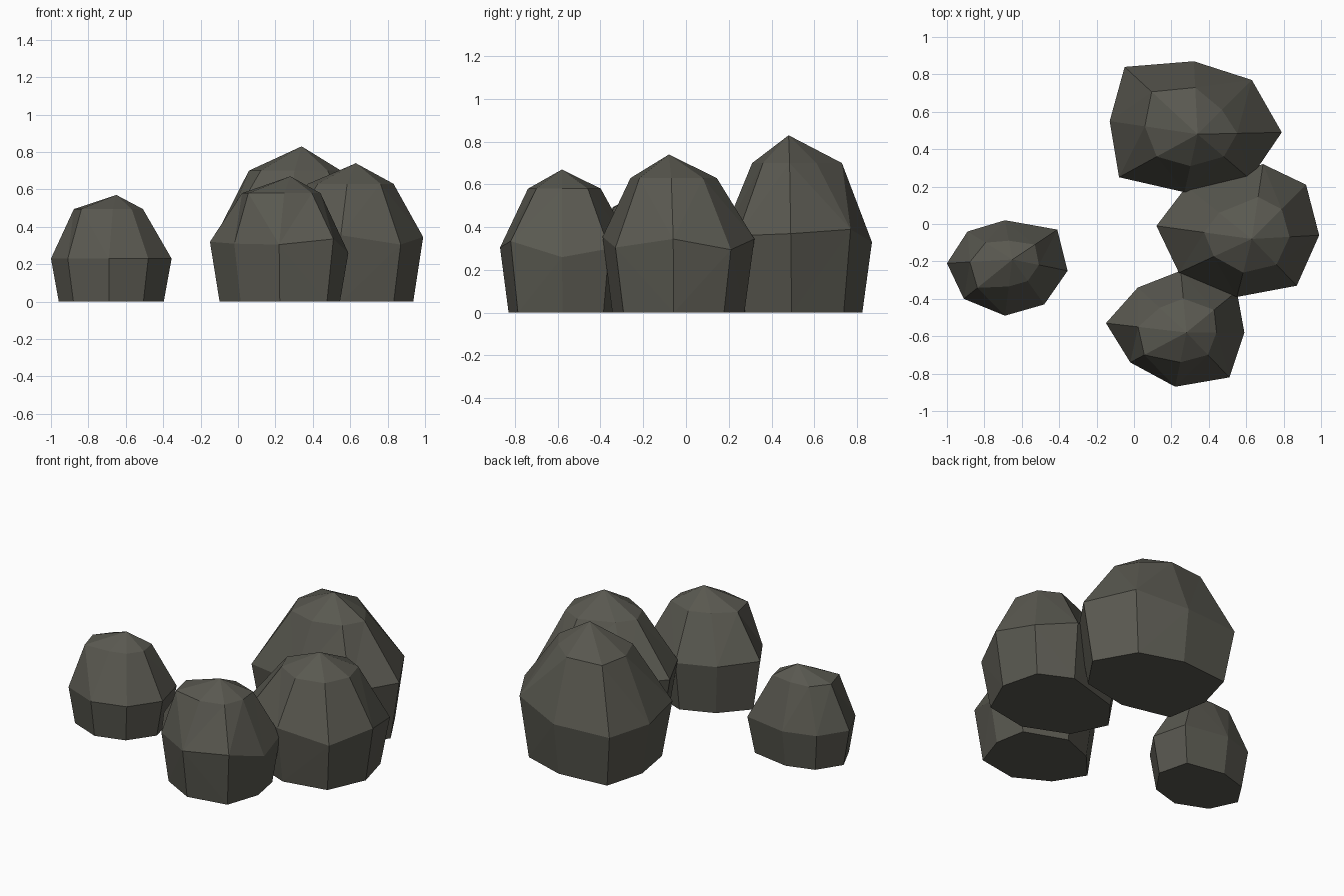
import bpy, bmesh
from mathutils import Vector

if "Cube" in bpy.data.objects:
    bpy.data.objects.remove(bpy.data.objects["Cube"])

stone = bpy.data.materials.new("dark grey stone")
stone.diffuse_color = (0.10, 0.098, 0.08, 1)
stone.use_nodes = True
stone.node_tree.nodes["Principled BSDF"].inputs["Base Color"].default_value = stone.diffuse_color


def rock(name, apex, belt, belt_z, shoulder, shoulder_z, foot=0.87):
    """Faceted boulder: flat foot, widest belt, shoulder ring and a peak.
    shoulder = how far each belt corner is from the peak on the shoulder ring."""
    bm = bmesh.new()
    peak = Vector(apex)
    mid = sum((Vector(p) for p in belt), Vector((0, 0))) / len(belt)
    rings = [[], [], []]
    for i, p in enumerate(belt):
        p = Vector(p)
        rings[0].append(bm.verts.new((*(mid + (p - mid) * foot), 0)))
        rings[1].append(bm.verts.new((*p, belt_z[i])))
        s = peak.xy + (p - peak.xy) * shoulder[i]
        rings[2].append(bm.verts.new((*s, shoulder_z)))
    top = bm.verts.new(peak)
    n = len(belt)
    bm.faces.new(rings[0])
    for i in range(n):
        j = (i + 1) % n
        for a, b in zip(rings, rings[1:]):
            bm.faces.new((a[i], a[j], b[j], b[i]))
        bm.faces.new((rings[2][i], rings[2][j], top))
    # split the bent side quads into flat facets
    bmesh.ops.triangulate(bm, faces=[f for f in bm.faces if len(f.verts) == 4])
    bmesh.ops.recalc_face_normals(bm, faces=bm.faces)
    mesh = bpy.data.meshes.new(name)
    bm.to_mesh(mesh)
    bm.free()
    mesh.materials.append(stone)
    bpy.context.collection.objects.link(bpy.data.objects.new(name, mesh))


# tall rock at the back
rock("back_rock", (0.34, 0.48, 0.83),
     [(-0.05, 0.84), (0.32, 0.87), (0.63, 0.77), (0.79, 0.49),
      (0.62, 0.24), (0.27, 0.17), (-0.08, 0.25), (-0.13, 0.55)],
     [0.33, 0.33, 0.39, 0.37, 0.36, 0.36, 0.35, 0.33],
     [0.63, 0.64, 0.45, 0.47, 0.5, 0.55, 0.52, 0.6], 0.70)

# wide rock on the right
rock("right_rock", (0.63, -0.08, 0.74),
     [(0.12, -0.01), (0.28, 0.20), (0.69, 0.32), (0.92, 0.21),
      (0.99, -0.06), (0.87, -0.33), (0.55, -0.39), (0.24, -0.26)],
     [0.33, 0.34, 0.345, 0.295, 0.345, 0.305, 0.355, 0.33],
     [0.5, 0.5, 0.56, 0.55, 0.56, 0.55, 0.58, 0.52], 0.63)

# rock at the front
rock("front_rock", (0.28, -0.58, 0.67),
     [(-0.15, -0.53), (0.02, -0.34), (0.25, -0.25), (0.55, -0.36),
      (0.59, -0.58), (0.51, -0.82), (0.22, -0.87), (-0.02, -0.74)],
     [0.32, 0.31, 0.31, 0.30, 0.26, 0.335, 0.305, 0.31],
     [0.6, 0.55, 0.55, 0.55, 0.52, 0.5, 0.55, 0.75], 0.58)

# small separate rock on the left
rock("left_rock", (-0.65, -0.19, 0.57),
     [(-1.0, -0.21), (-0.89, -0.04), (-0.69, 0.02), (-0.41, -0.03),
      (-0.355, -0.25), (-0.48, -0.43), (-0.69, -0.49), (-0.91, -0.40)],
     [0.23] * 8,
     [0.65, 0.6, 0.48, 0.5, 0.48, 0.48, 0.48, 0.72], 0.495)
